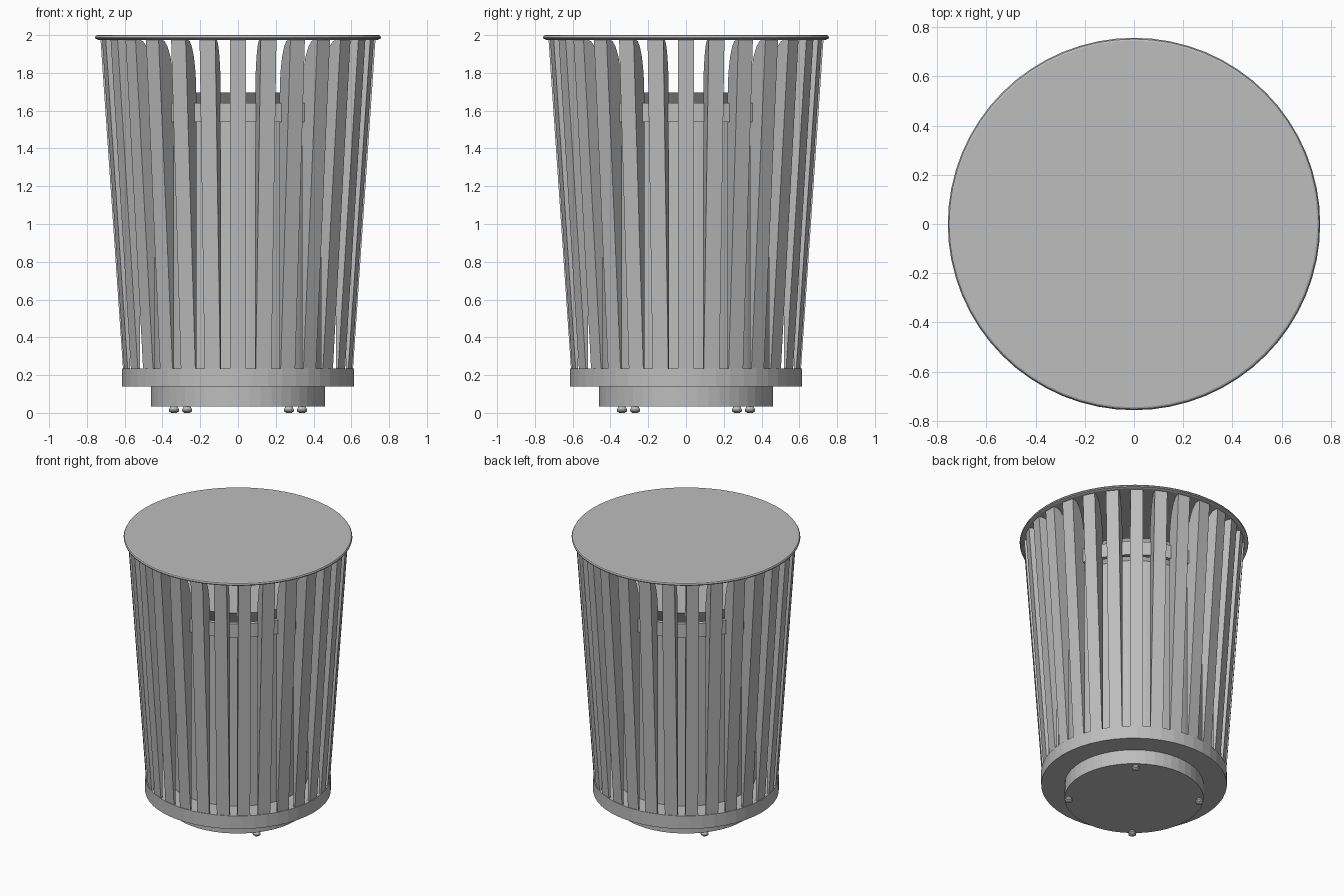
import bpy, bmesh, math
from mathutils import Matrix

cube = bpy.data.objects.get("Cube")
if cube:
    bpy.data.objects.remove(cube)

GREY = (0.51, 0.51, 0.51, 1)
metal = bpy.data.materials.new("grey_metal")
metal.use_nodes = True
metal.diffuse_color = GREY
metal.node_tree.nodes["Principled BSDF"].inputs["Base Color"].default_value = GREY


def finish(name, bm):
    bmesh.ops.recalc_face_normals(bm, faces=bm.faces)
    mesh = bpy.data.meshes.new(name)
    bm.to_mesh(mesh)
    bm.free()
    mesh.materials.append(metal)
    obj = bpy.data.objects.new(name, mesh)
    bpy.context.collection.objects.link(obj)
    return obj


def lathe(name, profile, sides=48, closed=False, centre=(0, 0)):
    """Spin (radius, height) points round a vertical axis."""
    bm = bmesh.new()
    rings = []
    for r, z in profile:
        angles = [math.tau * i / sides for i in range(sides)]
        rings.append([bm.verts.new((centre[0] + r * math.cos(a),
                                    centre[1] + r * math.sin(a), z)) for a in angles])
    pairs = list(zip(rings, rings[1:]))
    if closed:
        pairs.append((rings[-1], rings[0]))
    else:
        bm.faces.new(rings[0])
        bm.faces.new(rings[-1])
    for low, high in pairs:
        for i in range(sides):
            j = (i + 1) % sides
            bm.faces.new((low[i], low[j], high[j], high[i]))
    return finish(name, bm)


# Lid with a thin rolled edge
lathe("lid", [(0.74, 1.975), (0.755, 1.981), (0.757, 1.988), (0.752, 1.997), (0.745, 2.0)], 64)

# Stepped base
lathe("base_ring", [(0.615, 0.14), (0.615, 0.235)])
lathe("plinth", [(0.46, 0.035), (0.46, 0.14)])

# Inner bin with a flared neck, and the hoop that ties the slats
lathe("inner_bin", [(0.46, 0.235), (0.47, 1.58), (0.57, 1.695)])
lathe("hoop", [(0.59, 1.54), (0.62, 1.54), (0.62, 1.64), (0.59, 1.64)], closed=True)

# Slats: side profile with an upright inner edge, rounded away at the top
SLATS, WIDTH = 28, 0.085
profile = [(0.595, 0.22), (0.608, 0.22), (0.728, 1.978), (0.705, 1.978)]
for i in range(1, 7):
    a = math.pi / 2 * i / 6
    profile.append((0.705 - 0.108 * math.sin(a), 1.68 + 0.298 * math.cos(a)))

bm = bmesh.new()
for n in range(SLATS):
    turn = Matrix.Rotation(math.tau * n / SLATS, 3, 'Z')
    sides = []
    for y in (-WIDTH / 2, WIDTH / 2):
        sides.append([bm.verts.new(turn @ Matrix.Identity(3).col[0] * 0) for _ in profile])
        for vert, (r, z) in zip(sides[-1], profile):
            vert.co = (r, y, z)
            vert.co = turn @ vert.co
        bm.faces.new(sides[-1])
    left, right = sides
    for i in range(len(profile)):
        j = (i + 1) % len(profile)
        bm.faces.new((left[i], left[j], right[j], right[i]))
finish("slats", bm)

# Four small feet under the plinth
for n in range(4):
    a = math.radians(51.5 + 90 * n)
    lathe(f"foot_{n + 1}", [(0.014, 0), (0.025, 0.007), (0.027, 0.016), (0.022, 0.026), (0.013, 0.04)],
          12, centre=(0.433 * math.cos(a), 0.433 * math.sin(a)))
